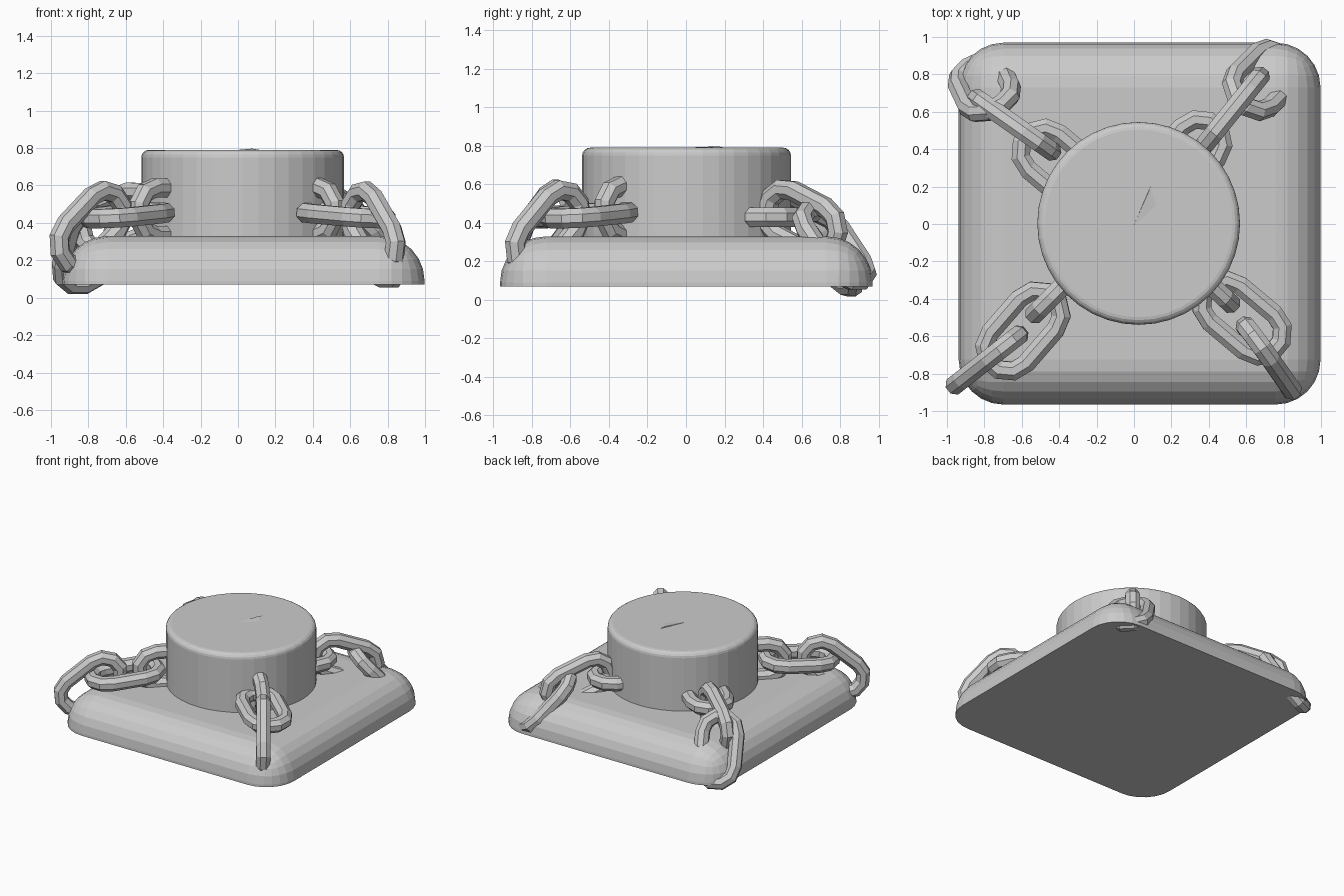
import bpy, bmesh
from math import pi, sin, cos, radians
from mathutils import Matrix, Vector

if "Cube" in bpy.data.objects:
    bpy.data.objects.remove(bpy.data.objects["Cube"])


def finish(bm, name):
    bmesh.ops.recalc_face_normals(bm, faces=bm.faces)
    me = bpy.data.meshes.new(name)
    bm.to_mesh(me)
    bm.free()
    ob = bpy.data.objects.new(name, me)
    bpy.context.collection.objects.link(ob)
    return ob


# Link: stadium-shaped path swept with an octagonal section
def link(name, centre, yaw, pitch=0, roll=0, half=0.12, bend=0.127, tube=0.055, sides=8, steps=5):
    bm = bmesh.new()
    rings = []
    for end in (0, 1):
        for i in range(steps + 1):
            a = -pi / 2 + pi * i / steps + pi * end
            out = Vector((cos(a), sin(a), 0))
            p = out * bend + Vector((half if end == 0 else -half, 0, 0))
            ring = []
            for k in range(sides):
                b = 2 * pi * (k + 0.5) / sides
                ring.append(bm.verts.new(p + out * cos(b) * tube + Vector((0, 0, sin(b) * tube))))
            rings.append(ring)
    for r0, r1 in zip(rings, rings[1:] + rings[:1]):
        for k in range(sides):
            j = (k + 1) % sides
            bm.faces.new((r0[k], r0[j], r1[j], r1[k]))
    ob = finish(bm, name)
    ob.matrix_world = (Matrix.Translation(centre) @ Matrix.Rotation(radians(yaw), 4, 'Z')
                       @ Matrix.Rotation(radians(pitch), 4, 'Y')
                       @ Matrix.Rotation(radians(roll), 4, 'X'))
    return ob


# Base slab: rounded corners and rounded top edge, flat underside
bm = bmesh.new()
bmesh.ops.create_cube(bm, size=1, matrix=Matrix.Translation((0.03, 0.002, 0.2))
                      @ Matrix.Diagonal((1.935, 1.935, 0.26, 1)))
edges = [e for e in bm.edges if any(v.co.z > 0.2 for v in e.verts)]
bmesh.ops.bevel(bm, geom=edges, offset=0.24, segments=6, profile=0.5, affect='EDGES')
finish(bm, "base_slab")

# Drum with a softened top rim
bm = bmesh.new()
bmesh.ops.create_cone(bm, cap_ends=True, segments=40, radius1=0.542, radius2=0.542, depth=0.49,
                      matrix=Matrix.Translation((0.025, 0.003, 0.545)))
rim = [e for e in bm.edges if all(v.co.z > 0.7 for v in e.verts)]
bmesh.ops.bevel(bm, geom=rim, offset=0.04, segments=4, profile=0.5, affect='EDGES')
finish(bm, "drum")

# Small triangular shard breaking the drum top
bm = bmesh.new()
tri = [bm.verts.new(p) for p in ((-0.06, -0.14, 0.785), (0.15, 0.055, 0.785), (0.10, 0.23, 0.785))]
tip = bm.verts.new((0.075, 0.165, 0.797))
bm.faces.new(tri)
for i in range(3):
    bm.faces.new((tri[i], tri[(i + 1) % 3], tip))
finish(bm, "top_shard")

# Chains: (centre, yaw, downward pitch, roll) from the drum outwards
chains = {
    "front_left": [((-0.36, -0.31, 0.46), 225, 0, 90),
                   ((-0.594, -0.572, 0.44), 229, 4, 0),
                   ((-0.786, -0.727, 0.37), 218, 40, 90)],
    "front_right": [((0.34, -0.26, 0.465), -43, 0, 90),
                    ((0.578, -0.503, 0.44), -40, 4, 0),
                    ((0.72, -0.717, 0.36), -55, 45, 88)],
    "back_right": [((0.27, 0.345, 0.43), 48, 0, 0),
                   ((0.523, 0.603, 0.405), 51, 22, 90),
                   ((0.69, 0.77, 0.28), 45, 47, 0)],
    "back_left": [((-0.39, 0.31, 0.44), 140, 0, 0),
                  ((-0.64, 0.53, 0.41), 145, 17, 90),
                  ((-0.80, 0.735, 0.275), 115, 58, 0)],
}
for corner, links in chains.items():
    for n, args in enumerate(links, 1):
        link(f"{corner}_chain_link_{n}", *args)
